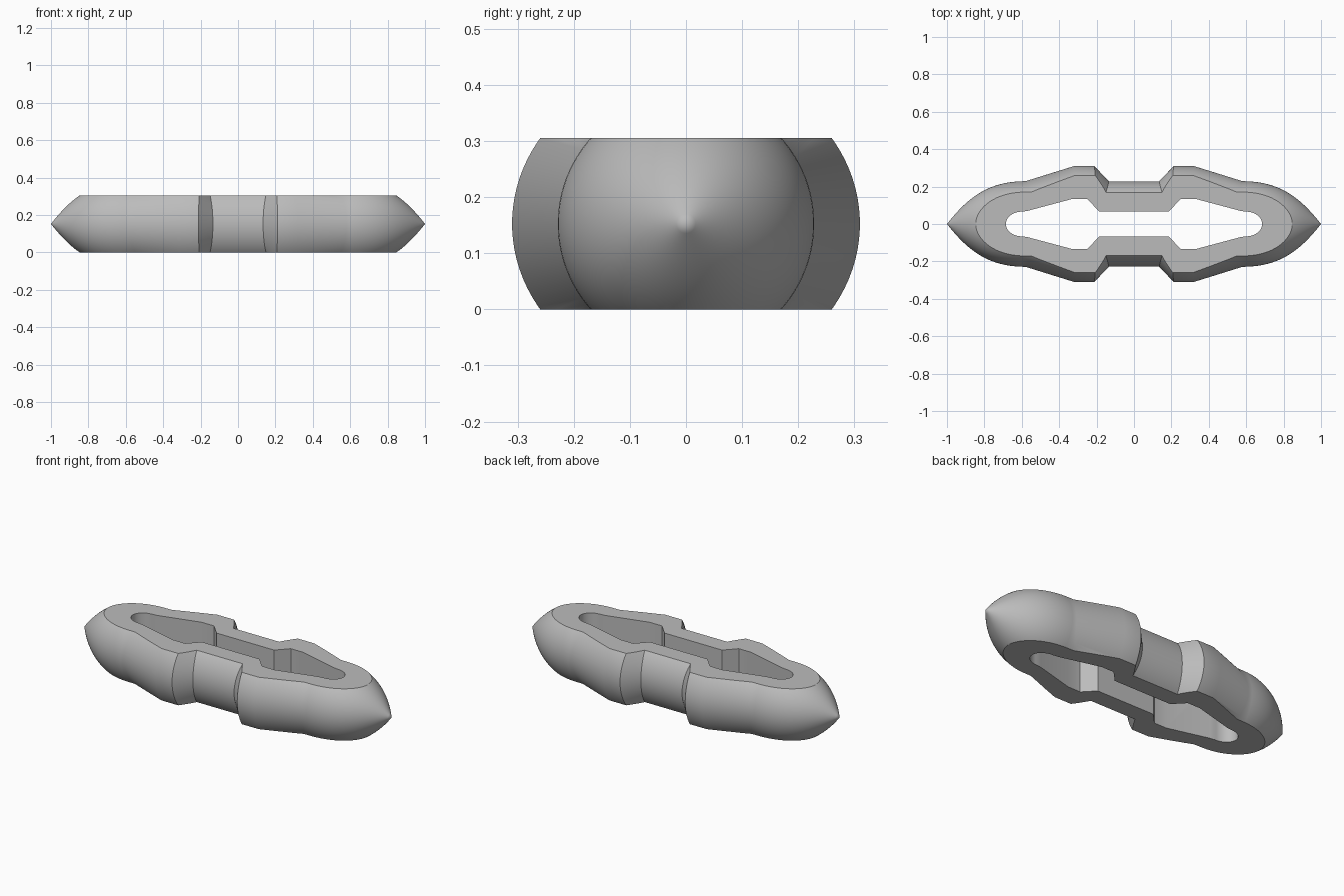
import bpy, bmesh, math
from mathutils import Vector

if "Cube" in bpy.data.objects:
    bpy.data.objects.remove(bpy.data.objects["Cube"])

HALF = 0.1525   # half the thickness between the flat faces
SEGMENTS = 96

# Single grey material
grey = bpy.data.materials.new("plain grey")
grey.use_nodes = True
grey.diffuse_color = (0.5, 0.5, 0.5, 1)
grey.node_tree.nodes["Principled BSDF"].inputs["Base Color"].default_value = grey.diffuse_color


def make_object(name, bm):
    bmesh.ops.recalc_face_normals(bm, faces=bm.faces[:])
    mesh = bpy.data.meshes.new(name)
    bm.to_mesh(mesh)
    bm.free()
    mesh.materials.append(grey)
    obj = bpy.data.objects.new(name, mesh)
    bpy.context.collection.objects.link(obj)
    return obj


def bezier(a, b, c, d, t):
    s = 1 - t
    return [s**3 * p + 3 * s * s * t * q + 3 * s * t * t * u + t**3 * v
            for p, q, u, v in zip(a, b, c, d)]


# Lengthwise stations of one half: x, half width, half height, lean towards the flats
half = [(0.134, 0.228, 0.228, 0.06), (0.212, 0.31, 0.28, -0.03),
        (0.32, 0.31, 0.28, -0.03), (0.58, 0.229, 0.229, -0.12)]
for i in range(1, 24):
    x, r = bezier((0.58, 0.229), (0.78, 0.229), (0.89, 0.14), (1, 0), i / 24)
    half.append((x, r, r, 0))
stations = [(-x, w, h, -lean) for x, w, h, lean in reversed(half)] + half

# Loft the rounded body between the two pointed tips
bm = bmesh.new()
rings = []
for x, w, h, lean in stations:
    ring = []
    for k in range(SEGMENTS):
        a = math.tau * (k + 0.5) / SEGMENTS
        ring.append(bm.verts.new((x + lean * (1 - abs(math.cos(a))),
                                  w * math.cos(a), h * math.sin(a))))
    rings.append(ring)
for r0, r1 in zip(rings, rings[1:]):
    for k in range(SEGMENTS):
        n = (k + 1) % SEGMENTS
        bm.faces.new((r0[k], r0[n], r1[n], r1[k]))
for ring, side in ((rings[0], -1), (rings[-1], 1)):
    tip = bm.verts.new((side, 0, 0))
    for k in range(SEGMENTS):
        bm.faces.new((ring[k], ring[(k + 1) % SEGMENTS], tip))

# Slice off the flat top and bottom, and cap them
for side in (1, -1):
    bmesh.ops.bisect_plane(bm, geom=bm.verts[:] + bm.edges[:] + bm.faces[:],
                           plane_co=(0, 0, side * HALF), plane_no=(0, 0, side),
                           clear_outer=True)
    bmesh.ops.holes_fill(bm, edges=[e for e in bm.edges if e.is_boundary])
bmesh.ops.translate(bm, verts=bm.verts[:], vec=(0, 0, HALF))
link_body = make_object("link_body", bm)

# Straight-walled opening through the middle, mirrored into four quarters
quarter = [(0.187, 0.068), (0.25, 0.134), (0.33, 0.134), (0.57, 0.07)]
for i in range(13):
    a = math.pi / 2 * (1 - i / 12)
    quarter.append((0.6 + 0.085 * math.cos(a), 0.066 * math.sin(a)))
right = quarter + [(x, -y) for x, y in reversed(quarter[:-1])]
outline = right + [(-x, y) for x, y in reversed(right)]
bm = bmesh.new()
face = bm.faces.new([bm.verts.new((x, y, -0.1)) for x, y in outline])
extruded = bmesh.ops.extrude_face_region(bm, geom=[face])
bmesh.ops.translate(bm, vec=(0, 0, 0.5),
                    verts=[v for v in extruded["geom"] if isinstance(v, bmesh.types.BMVert)])
cutter = make_object("opening_cutter", bm)
cutter.hide_render = True

cut = link_body.modifiers.new("opening", "BOOLEAN")
cut.operation = "DIFFERENCE"
cut.solver = "EXACT"
cut.object = cutter
bpy.ops.object.select_all(action="DESELECT")
link_body.select_set(True)
bpy.context.view_layer.objects.active = link_body
bpy.ops.object.modifier_apply(modifier=cut.name)
bpy.data.objects.remove(cutter)

# Smooth surfaces with crisp edges
bpy.ops.object.shade_smooth_by_angle(angle=math.radians(30))
